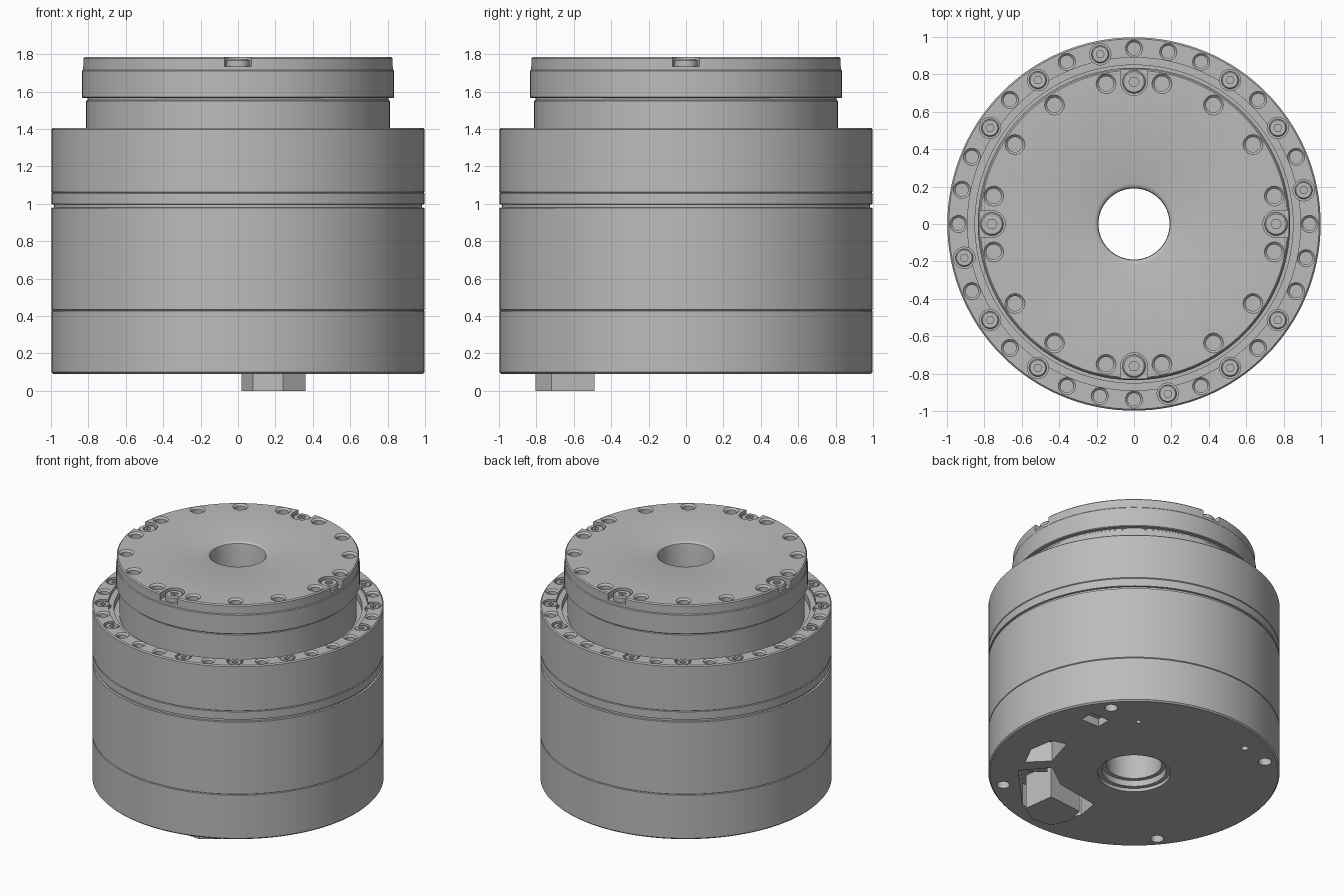
import bpy, bmesh
from math import radians, cos, sin, pi
from mathutils import Matrix, Vector

if "Cube" in bpy.data.objects:
    bpy.data.objects.remove(bpy.data.objects["Cube"], do_unlink=True)

grey = bpy.data.materials.new("machined grey")
grey.use_nodes = True
grey.diffuse_color = (0.5, 0.5, 0.5, 1)
grey.node_tree.nodes["Principled BSDF"].inputs["Base Color"].default_value = (0.5, 0.5, 0.5, 1)


def add_lathe(bm, profile, segs, at=(0, 0, 0), closed=True):
    """Revolve an (r, z) profile around a vertical axis placed at a point."""
    part = bmesh.new()
    verts = [part.verts.new((r, 0, z)) for r, z in profile]
    edges = [part.edges.new(p) for p in zip(verts, verts[1:])]
    if closed:
        edges.append(part.edges.new((verts[-1], verts[0])))
    bmesh.ops.spin(part, geom=verts + edges, cent=(0, 0, 0), axis=(0, 0, 1),
                   angle=2 * pi, steps=segs, use_merge=True)
    bmesh.ops.remove_doubles(part, verts=part.verts, dist=1e-5)
    bmesh.ops.recalc_face_normals(part, faces=part.faces)
    bmesh.ops.translate(part, verts=part.verts, vec=at)
    merge(bm, part)


def add_prism(bm, outline, z0, z1):
    """Extrude an (x, y) outline between two heights."""
    part = bmesh.new()
    face = part.faces.new([part.verts.new((x, y, z0)) for x, y in outline])
    top = bmesh.ops.extrude_face_region(part, geom=[face])["geom"]
    bmesh.ops.translate(part, verts=[v for v in top if isinstance(v, bmesh.types.BMVert)],
                        vec=(0, 0, z1 - z0))
    bmesh.ops.recalc_face_normals(part, faces=part.faces)
    merge(bm, part)


def merge(bm, part):
    mesh = bpy.data.meshes.new("temp")
    part.to_mesh(mesh)
    part.free()
    bm.from_mesh(mesh)
    bpy.data.meshes.remove(mesh)


def finish(bm, name):
    mesh = bpy.data.meshes.new(name)
    bm.to_mesh(mesh)
    bm.free()
    mesh.materials.append(grey)
    obj = bpy.data.objects.new(name, mesh)
    bpy.context.collection.objects.link(obj)
    return obj


def activate(obj):
    bpy.ops.object.select_all(action='DESELECT')
    obj.select_set(True)
    bpy.context.view_layer.objects.active = obj


def smooth(obj):
    activate(obj)
    bpy.ops.object.shade_smooth_by_angle(angle=radians(25))


def cut(obj, cutter):
    cutter.hide_render = True
    activate(obj)
    mod = obj.modifiers.new("pockets", 'BOOLEAN')
    mod.operation = 'DIFFERENCE'
    mod.solver = 'EXACT'
    mod.object = cutter
    bpy.ops.object.modifier_apply(modifier=mod.name)
    bpy.data.objects.remove(cutter, do_unlink=True)


def polar(radius, degrees, z=0):
    a = radians(degrees)
    return Vector((radius * cos(a), radius * sin(a), z))


def drill(bm, r, at, depth, chamfer=0.0):
    """Hole cutter going down from a point, with an optional countersink."""
    add_lathe(bm, [(0, 0.05), (r + chamfer, 0.05), (r + chamfer, 0),
                   (r, -chamfer), (r, -depth), (0, -depth)], 24, at, closed=False)


def add_screw(bm, r, height, at):
    """Socket screw head with a hexagonal recess; at is the top centre."""
    head = bmesh.new()
    add_lathe(head, [(r * 0.5, 0), (r * 0.88, 0), (r, -r * 0.12), (r, -height),
                     (r * 0.5, -height)], 24, at)
    merge(bm, head)
    hexagon = bmesh.new()
    # hexagonal collar narrowing the round opening, and its floor
    add_lathe(hexagon, [(r * 0.45, -0.001), (r * 0.6, -0.001), (r * 0.6, -0.02),
                        (r * 0.45, -0.02)], 6, at)
    add_lathe(hexagon, [(0, -0.02), (r * 0.6, -0.02), (r * 0.6, -height), (0, -height)],
              6, at, closed=False)
    merge(bm, hexagon)


TOP, RIM = 1.785, 1.405
STEP = 11.25


def seam(z):
    return [(0.998, z - 0.004), (0.993, z), (0.998, z + 0.004)]


# Housing: stacked rings, seams and groove, with an annular recess on top
bm = bmesh.new()
add_lathe(bm, [(0.25, 0.09), (0.988, 0.09), (0.998, 0.1)] + seam(0.43)
          + [(0.998, 0.978), (0.985, 0.98), (0.985, 0.996), (0.998, 0.998)] + seam(1.06)
          + [(0.998, RIM - 0.008), (0.99, RIM), (0.89, RIM), (0.89, 1.38), (0.85, 1.38),
             (0.85, 1.33), (0.19, 1.33), (0.19, 0.16), (0.22, 0.16), (0.22, 0.115),
             (0.25, 0.115)], 128)
housing = finish(bm, "housing")

# Rim holes, screw pockets and underside pockets
bm = bmesh.new()
screws = bmesh.new()
for k in range(32):
    if k % 8 in (1, 3, 5):
        drill(bm, 0.057, polar(0.925, k * STEP, RIM), 0.04)
        add_screw(screws, 0.047, 0.045, polar(0.925, k * STEP, RIM - 0.006))
    else:
        drill(bm, 0.034, polar(0.938, k * STEP, RIM), 0.12, 0.012)
for k in range(4):
    add_lathe(bm, [(0, 0), (0.045, 0), (0.045, 0.25), (0, 0.25)], 24,
              polar(0.91, 40 + 90 * k), closed=False)
for x, y, r in ((0.43, 0.56, 0.018), (-0.36, 0.75, 0.024)):
    add_lathe(bm, [(0, 0), (r, 0), (r, 0.2), (0, 0.2)], 16, (x, y, 0), closed=False)
add_prism(bm, [(0.6, 0.335), (0.75, 0.335), (0.75, 0.445), (0.6, 0.445)], 0.05, 0.15)
add_prism(bm, [(0.67, -0.36), (0.75, -0.2), (0.72, -0.02), (0.61, 0.01), (0.54, -0.23)],
          0.05, 0.24)
add_prism(bm, [(0.63, -0.48), (0.48, -0.3), (0.29, -0.44), (-0.06, -0.5), (-0.09, -0.67),
               (0.02, -0.83), (0.31, -0.82)], 0.05, 0.26)
cut(housing, finish(bm, "housing_cutter"))
smooth(housing)
smooth(finish(screws, "rim_screws"))

# Output flange: hub, overhanging disc and rounded bore
bm = bmesh.new()
add_lathe(bm, [(0.19, 1.32), (0.812, 1.32), (0.812, 1.55), (0.805, 1.555), (0.805, 1.565),
               (0.83, 1.565), (0.835, 1.57), (0.835, 1.71), (0.83, 1.716), (0.83, TOP - 0.008),
               (0.822, TOP), (0.215, TOP), (0.202, TOP - 0.004), (0.193, TOP - 0.012),
               (0.19, TOP - 0.025)], 128)
flange = finish(bm, "output_flange")

# Flange bolt holes and four open screw slots
bm = bmesh.new()
screws = bmesh.new()
for k in range(16):
    drill(bm, 0.04, polar(0.765, STEP + k * 2 * STEP, TOP), 0.14, 0.013)
for k in range(4):
    turn = Matrix.Rotation(k * pi / 2, 2)
    outline = [Vector((0.9, -0.072)), Vector((0.9, 0.072))]
    outline += [Vector((0.76 + 0.072 * cos(a), 0.072 * sin(a)))
                for a in (pi / 2 + i * pi / 10 for i in range(11))]
    add_prism(bm, [turn @ p for p in outline], TOP - 0.05, TOP + 0.05)
    add_screw(screws, 0.062, 0.04, polar(0.76, 90 * k, TOP - 0.012))
cut(flange, finish(bm, "flange_cutter"))
smooth(flange)
smooth(finish(screws, "flange_screws"))

# Cable connector hanging below the underside, and a small socket beside it
bm = bmesh.new()
add_prism(bm, [(0.36, -0.72), (0.33, -0.49), (0.05, -0.52), (0.02, -0.66), (0.08, -0.79),
               (0.24, -0.805)], 0.0, 0.27)
finish(bm, "cable_connector")
bm = bmesh.new()
add_prism(bm, [(0.53, -0.5), (0.56, -0.43), (0.47, -0.36), (0.42, -0.42)], 0.13, 0.27)
finish(bm, "socket_block")
